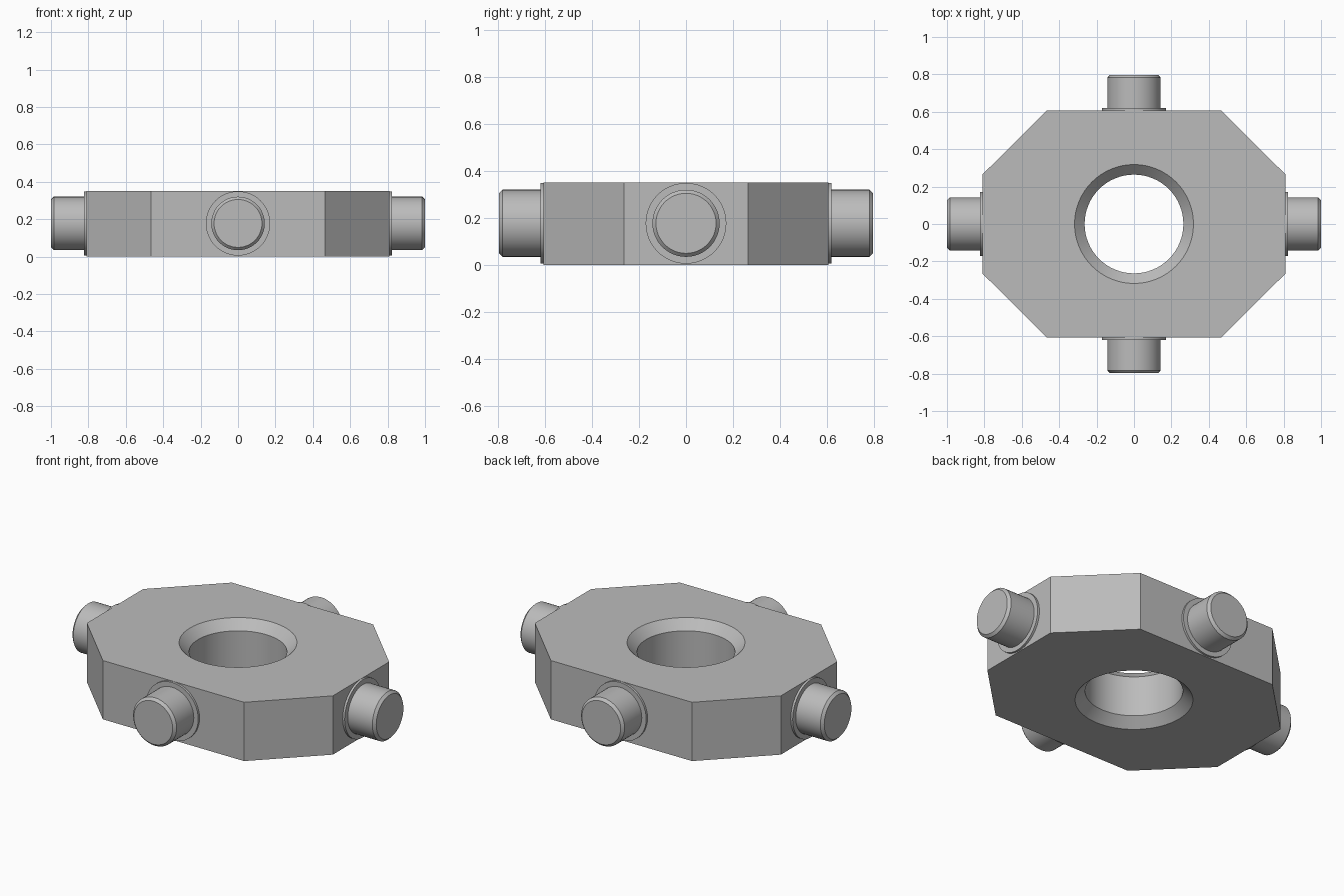
import bpy
import bmesh
from math import radians, pi
from mathutils import Matrix

cube = bpy.data.objects.get("Cube")
if cube:
    bpy.data.objects.remove(cube, do_unlink=True)

GREY = (0.5, 0.5, 0.5, 1)
steel = bpy.data.materials.new("grey steel")
steel.use_nodes = True
steel.diffuse_color = GREY
steel.node_tree.nodes["Principled BSDF"].inputs["Base Color"].default_value = GREY

HEIGHT = 0.35
AXIS_Z = 0.177


def make_object(name, bm):
    bmesh.ops.recalc_face_normals(bm, faces=bm.faces)
    mesh = bpy.data.meshes.new(name)
    bm.to_mesh(mesh)
    bm.free()
    mesh.materials.append(steel)
    obj = bpy.data.objects.new(name, mesh)
    bpy.context.collection.objects.link(obj)
    return obj


def smooth(obj):
    bpy.ops.object.select_all(action='DESELECT')
    obj.select_set(True)
    bpy.context.view_layer.objects.active = obj
    bpy.ops.object.shade_smooth_by_angle(angle=radians(30))


def lathe(name, profile, matrix=Matrix(), segments=48):
    """Closed solid of revolution about z from (radius, z) points."""
    bm = bmesh.new()
    rings = []
    for r, z in profile:
        ring = bmesh.ops.create_circle(bm, segments=segments, radius=r,
                                       matrix=Matrix.Translation((0, 0, z)))
        rings.append(ring["verts"])
    for low, high in zip(rings, rings[1:]):
        for i in range(segments):
            j = (i + 1) % segments
            bm.faces.new((low[i], low[j], high[j], high[i]))
    bm.faces.new(rings[0])
    bm.faces.new(rings[-1])
    bmesh.ops.transform(bm, matrix=matrix, verts=bm.verts)
    return make_object(name, bm)


# Eight-sided block
bm = bmesh.new()
quarter = [(0.81, 0.265), (0.465, 0.607)]
half = quarter + [(-x, y) for x, y in reversed(quarter)]
outline = half + [(-x, -y) for x, y in half]
base = bm.faces.new([bm.verts.new((x, y, 0)) for x, y in outline])
grown = bmesh.ops.extrude_face_region(bm, geom=[base], use_keep_orig=True)
top = [v for v in grown["geom"] if isinstance(v, bmesh.types.BMVert)]
bmesh.ops.translate(bm, verts=top, vec=(0, 0, HEIGHT))
block = make_object("cross_block", bm)

# Centre bore, chamfered at both ends
BORE, RIM = 0.264, 0.318
CH = RIM - BORE
cutter = lathe("bore_cutter", [(RIM + 0.1, -0.1), (RIM, 0), (BORE, CH),
                               (BORE, HEIGHT - CH), (RIM, HEIGHT),
                               (RIM + 0.1, HEIGHT + 0.1)], segments=64)
cutter.hide_render = True
cut = block.modifiers.new("bore", 'BOOLEAN')
cut.operation = 'DIFFERENCE'
cut.solver = 'EXACT'
cut.object = cutter
bpy.context.view_layer.objects.active = block
bpy.ops.object.modifier_apply(modifier=cut.name)
bpy.data.objects.remove(cutter, do_unlink=True)
smooth(block)

# Four trunnion pins with thin shoulder collars and chamfered tips
PIN, COLLAR, TIP = 0.143, 0.172, 0.015
for i, (name, side, end) in enumerate([("left", 0.81, 1.0), ("back", 0.607, 0.797),
                                       ("right", 0.81, 1.0), ("front", 0.607, 0.797)]):
    turn = (Matrix.Translation((0, 0, AXIS_Z)) @ Matrix.Rotation(i * pi / 2, 4, 'Z')
            @ Matrix.Rotation(pi / 2, 4, 'Y'))
    pin = lathe(name + "_pin", [(COLLAR, side - 0.01), (COLLAR, side + 0.013),
                                (PIN, side + 0.013), (PIN, end - TIP),
                                (PIN - TIP, end)], turn)
    smooth(pin)
